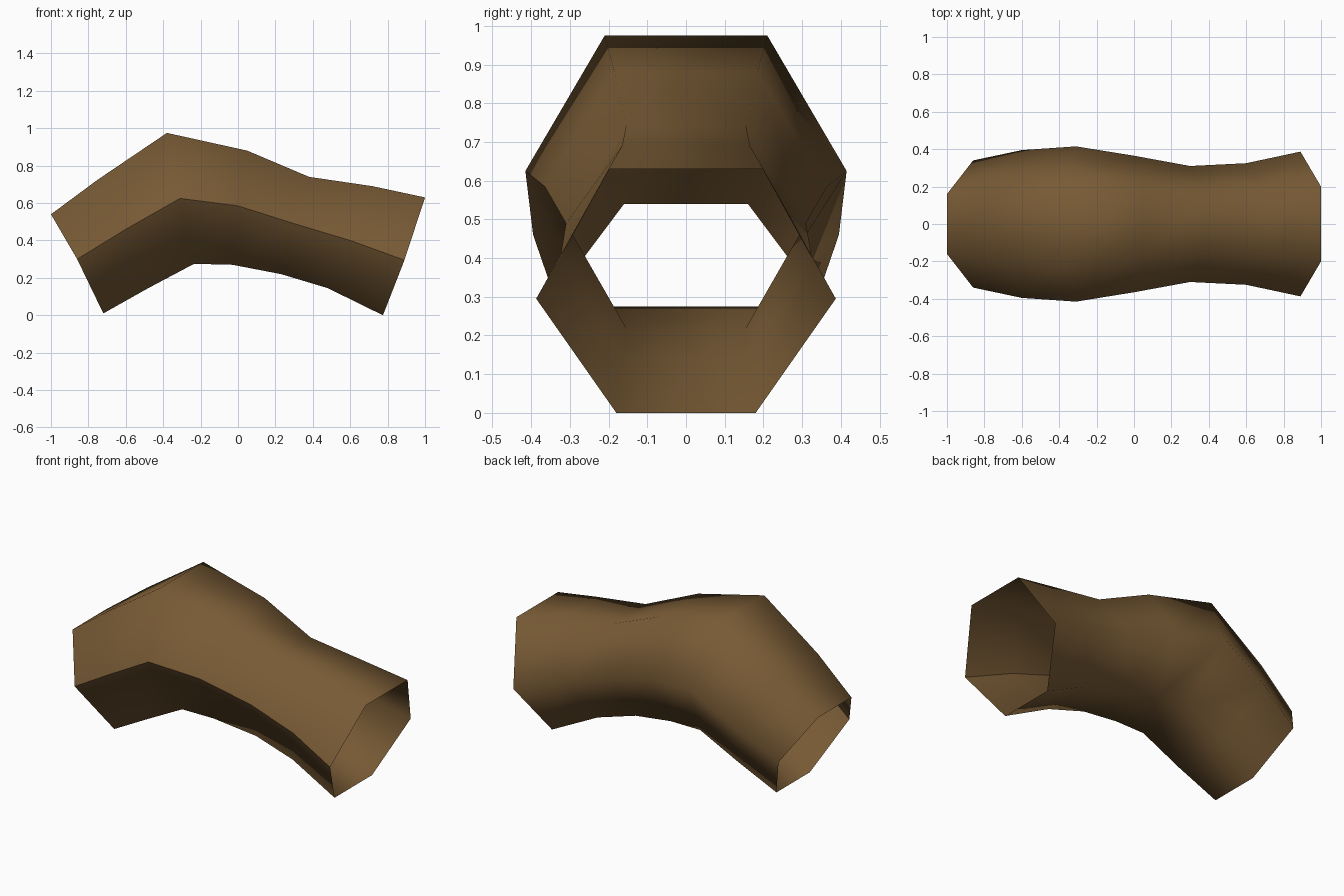
import bpy, bmesh

if "Cube" in bpy.data.objects:
    bpy.data.objects.remove(bpy.data.objects["Cube"])

# Each ring of the bent tube: top (x, z), middle (x, z), bottom (x, z),
# then half-widths at top, middle and bottom
RINGS = [
    ((-1.00, 0.54), (-0.86, 0.30), (-0.72, 0.01), 0.16, 0.34, 0.16),
    ((-0.75, 0.725), (-0.60, 0.46), (-0.48, 0.145), 0.195, 0.395, 0.19),
    ((-0.38, 0.975), (-0.31, 0.625), (-0.235, 0.275), 0.21, 0.415, 0.20),
    ((0.05, 0.88), (0.00, 0.585), (-0.03, 0.27), 0.185, 0.365, 0.19),
    ((0.38, 0.74), (0.30, 0.49), (0.23, 0.22), 0.155, 0.31, 0.155),
    ((0.72, 0.69), (0.60, 0.40), (0.48, 0.145), 0.165, 0.325, 0.16),
    ((1.00, 0.63), (0.89, 0.295), (0.775, 0.00), 0.20, 0.387, 0.18),
]

brown = bpy.data.materials.new("brown")
brown.diffuse_color = (0.185, 0.102, 0.035, 1)
brown.use_nodes = True
brown.node_tree.nodes["Principled BSDF"].inputs["Base Color"].default_value = brown.diffuse_color

bm = bmesh.new()
loops = []
for top, mid, low, wt, wm, wl in RINGS:
    # Six corners, starting at the front middle and going over the top
    corners = [(mid, -wm), (top, -wt), (top, wt), (mid, wm), (low, wl), (low, -wl)]
    loops.append([bm.verts.new((x, y, z)) for (x, z), y in corners])

# Bridge the rings, leaving both ends open
for a, b in zip(loops, loops[1:]):
    for i in range(6):
        j = (i + 1) % 6
        bm.faces.new((a[i], b[i], b[j], a[j])).smooth = True

# Hard seam along the front middle
for a, b in zip(loops, loops[1:]):
    bm.edges.get((a[0], b[0])).smooth = False

mesh = bpy.data.meshes.new("bent_tube")
bm.to_mesh(mesh)
bm.free()
mesh.materials.append(brown)
tube = bpy.data.objects.new("bent_tube", mesh)
bpy.context.collection.objects.link(tube)
